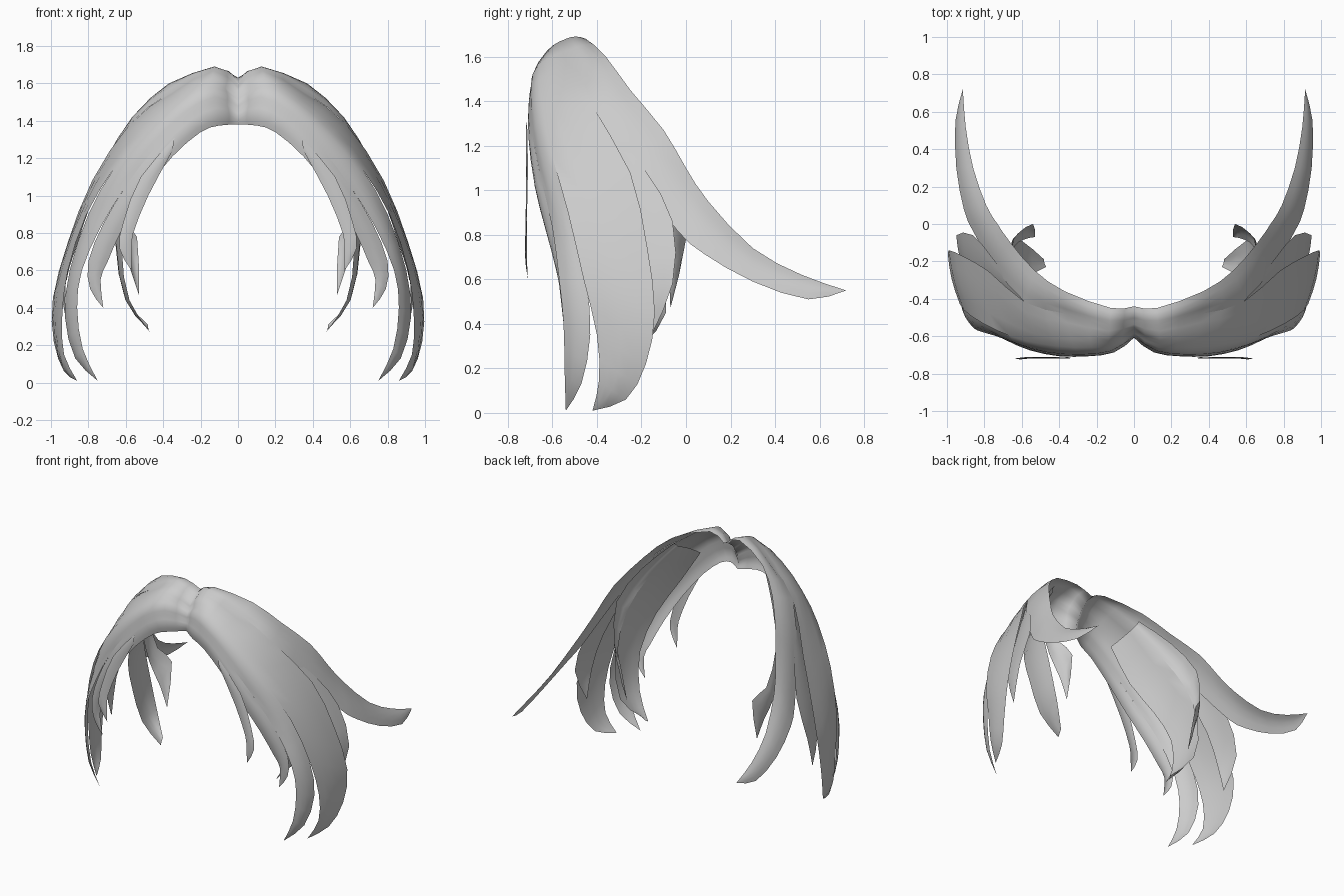
import bpy, bmesh, math
from mathutils import Vector

HEAD = Vector((0, -0.1, 0.8))
ACROSS = 4      # faces across a lock
STEP = 2        # samples per path segment


def curve(pts):
    """Smooth path through points, sampled evenly per segment."""
    p = [Vector(q) for q in pts]
    p = [2 * p[0] - p[1]] + p + [2 * p[-1] - p[-2]]
    out = []
    for i in range(1, len(p) - 2):
        a, b, c, d = p[i - 1:i + 3]
        for k in range(STEP):
            t = k / STEP
            out.append(0.5 * (2 * b + (c - a) * t + (2 * a - 5 * b + 4 * c - d) * t * t
                              + (3 * b - a - 3 * c + d) * t ** 3))
    return out + [p[-2]]


def add_lock(bm, left, right, bulge):
    """Sheet between two edge paths, bowed outwards."""
    L, R = curve(left), curve(right)
    n = len(L)
    rows = []
    for i in range(n):
        along = L[min(i + 1, n - 1)] + R[min(i + 1, n - 1)] - L[max(i - 1, 0)] - R[max(i - 1, 0)]
        w = R[i] - L[i]
        nor = along.cross(w)
        if nor.length > 1e-6:
            nor.normalize()
        if nor.dot((L[i] + R[i]) / 2 - HEAD) < 0:
            nor = -nor
        h = min(bulge, w.length * 0.12)
        row = []
        for j in range(ACROSS + 1):
            u = j / ACROSS
            q = L[i].lerp(R[i], u) + nor * h * math.sin(math.pi * u)
            if i == 0 and L[0].x == 0:
                q.x = 0
            row.append(bm.verts.new(q))
        rows.append(row)
    for a, b in zip(rows, rows[1:]):
        for j in range(ACROSS):
            bm.faces.new((a[j], a[j + 1], b[j + 1], b[j]))


def hair(name, locks, bulge=0.02):
    bm = bmesh.new()
    for left, right in locks:
        add_lock(bm, left, right, bulge)
    bmesh.ops.remove_doubles(bm, verts=bm.verts, dist=0.0015)
    bmesh.ops.dissolve_degenerate(bm, edges=bm.edges, dist=0.0005)
    bmesh.ops.recalc_face_normals(bm, faces=bm.faces)
    me = bpy.data.meshes.new(name)
    bm.to_mesh(me)
    bm.free()
    ob = bpy.data.objects.new(name, me)
    bpy.context.collection.objects.link(ob)
    m = ob.modifiers.new("mirror", 'MIRROR')
    m.use_clip = True
    for f in me.polygons:
        f.use_smooth = True
    return ob


# Shared roots of the slits between the main locks, from the parting outwards
root0 = [(0, -.60, 1.46), (.12, -.68, 1.50), (.28, -.70, 1.42), (.45, -.69, 1.25), (.60, -.65, 1.05)]
root1 = [(0, -.57, 1.53), (.14, -.645, 1.60), (.32, -.66, 1.50), (.50, -.64, 1.34), (.66, -.60, 1.15)]
root2 = [(0, -.52, 1.59), (.13, -.54, 1.68), (.36, -.48, 1.55), (.58, -.42, 1.38)]

# Front fringe lock
fringe = ([(0, -.60, 1.38), (.1, -.67, 1.375), (.2, -.69, 1.34), (.35, -.70, 1.21), (.5, -.68, 1.02),
           (.62, -.63, .82), (.70, -.58, .64), (.735, -.56, .55), (.72, -.55, .40)],
          root0 + [(.72, -.60, .85), (.80, -.56, .65), (.79, -.55, .50), (.72, -.55, .40)])
# Long side lock in front of the ear
side = (root0 + [(.735, -.60, .83), (.835, -.57, .60), (.86, -.55, .40), (.83, -.545, .18), (.75, -.54, .01)],
        root1 + [(.80, -.52, .90), (.90, -.45, .60), (.925, -.43, .35), (.87, -.47, .13), (.75, -.54, .01)])
# Wide outer lock
outer = (root1 + [(.81, -.53, .90), (.91, -.46, .60), (.94, -.40, .35), (.93, -.39, .15), (.86, -.42, .01)],
         root2 + [(.78, -.25, 1.08), (.91, -.175, .75), (.99, -.14, .45), (.985, -.18, .22),
                  (.93, -.27, .06), (.86, -.42, .01)])
# Lock flaring to the back
flare = (root2 + [(.75, -.22, 1.07), (.86, -.04, .82), (.91, .08, .715), (.95, .30, .59),
                  (.955, .55, .51), (.915, .72, .55)],
         [(0, -.44, 1.63), (.12, -.45, 1.68), (.37, -.36, 1.60), (.53, -.25, 1.45), (.66, -.10, 1.27),
          (.73, 0, 1.10), (.79, .10, .95), (.86, .30, .74), (.90, .52, .62), (.915, .72, .55)])
hair("main_hair", [fringe, side, outer, flare], 0.012)

# Thin strand over the fringe
hair("front_strand", [([(.35, -.712, 1.24), (.48, -.715, 1.0), (.56, -.715, .80), (.57, -.715, .70), (.57, -.71, .60)],
                       [(.34, -.714, 1.31), (.52, -.71, 1.10), (.61, -.715, .87), (.635, -.72, .72), (.57, -.71, .60)])],
     0.006)

# Inner layer: wide lock and short rear lock
split = [(.36, -.42, 1.52), (.52, -.33, 1.30), (.63, -.21, 1.05)]
hair("inner_hair", [
    ([(.30, -.60, 1.42), (.45, -.58, 1.18), (.57, -.47, .95), (.62, -.35, .70), (.58, -.29, .44), (.47, -.23, .27)],
     split + [(.655, -.11, .75), (.60, -.09, .45), (.48, -.19, .31)]),
    (split + [(.64, -.12, .80), (.58, -.08, .62), (.53, -.07, .47)],
     [(.37, -.39, 1.55), (.53, -.25, 1.38), (.65, -.12, 1.15), (.62, -.05, .88), (.54, 0, .78), (.53, -.07, .47)])],
     0.012)

# Curl tucked between the outer and flaring locks
hair("rear_curl", [([(.56, -.46, 1.36), (.72, -.33, 1.09), (.85, -.25, .80), (.92, -.22, .55), (.92, -.16, .34)],
                    [(.58, -.41, 1.38), (.75, -.19, 1.10), (.86, -.06, .86), (.95, -.06, .58), (.92, -.16, .34)])],
     0.005)
